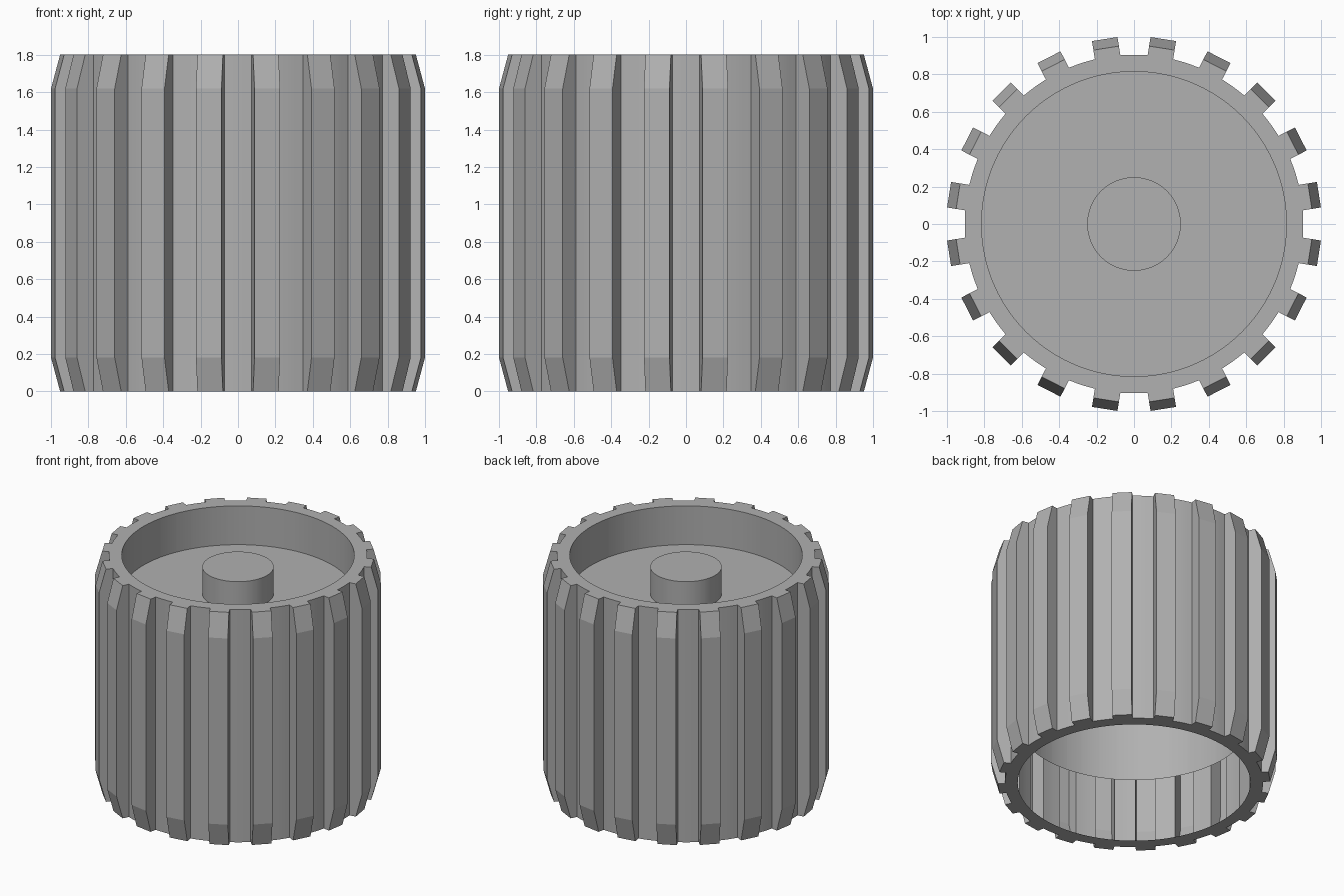
import bpy, bmesh
from math import sin, cos, atan2, hypot, radians, pi, sqrt

cube = bpy.data.objects.get("Cube")
if cube:
    bpy.data.objects.remove(cube, do_unlink=True)

TEETH = 20
PITCH = 2 * pi / TEETH
HALF = 0.069      # half width of a tread bar
BODY = 0.905      # radius of the grooves
BORE = 0.815      # radius of the opening
HEIGHT = 1.8
FLOOR = 1.5

grey = bpy.data.materials.new("light_grey")
grey.use_nodes = True
colour = (0.44, 0.44, 0.44, 1)
grey.diffuse_color = colour
grey.node_tree.nodes["Principled BSDF"].inputs["Base Color"].default_value = colour


def outline(tip):
    """Cross-section of the tread with bars reaching out to radius tip."""
    base = sqrt(BODY ** 2 - HALF ** 2)
    edge = atan2(HALF, base)
    gap = PITCH - 2 * edge
    bar = [(base, -HALF), (tip, -HALF), (tip, 0), (tip, HALF), (base, HALF)]
    bar += [(BODY * cos(edge + gap * f), BODY * sin(edge + gap * f)) for f in (1 / 3, 2 / 3)]
    points = []
    for i in range(TEETH):
        a = (i + 0.5) * PITCH
        points += [(x * cos(a) - y * sin(a), x * sin(a) + y * cos(a)) for x, y in bar]
    return points


def circle(radius, points):
    """Circle sampled at the same angles as the given outline."""
    return [(radius * x / hypot(x, y), radius * y / hypot(x, y)) for x, y in points]


def loft(name, rings, cap=False):
    """Join successive (points, height) rings with quads."""
    bm = bmesh.new()
    loops = [[bm.verts.new((x, y, z)) for x, y in pts] for pts, z in rings]
    n = len(loops[0])
    for low, high in zip(loops, loops[1:]):
        for i in range(n):
            j = (i + 1) % n
            bm.faces.new((low[i], low[j], high[j], high[i]))
    if cap:
        bm.faces.new(loops[-1])
    mesh = bpy.data.meshes.new(name)
    bm.to_mesh(mesh)
    bm.free()
    mesh.materials.append(grey)
    obj = bpy.data.objects.new(name, mesh)
    bpy.context.collection.objects.link(obj)
    bpy.ops.object.select_all(action='DESELECT')
    obj.select_set(True)
    bpy.context.view_layer.objects.active = obj
    bpy.ops.object.shade_smooth_by_angle(angle=radians(12))
    return obj


wide, narrow = outline(1.001), outline(0.952)
bore = circle(BORE, narrow)

# Hollow tread shell with chamfered bars and flat end rims
loft("tread", [(bore, 0), (narrow, 0), (wide, 0.18), (wide, HEIGHT - 0.18),
               (narrow, HEIGHT), (bore, HEIGHT)])

# Recess wall running down to the disc
hub_ring = circle(0.25, narrow)
loft("recess", [(bore, HEIGHT), (bore, FLOOR), (hub_ring, FLOOR)])

# Inner drum under the disc, stopping short of the lower rim
loft("inner_drum", [(bore, FLOOR), (bore, 0.49)])

# Central hub
loft("hub", [(hub_ring, FLOOR), (hub_ring, 1.71)], cap=True)
